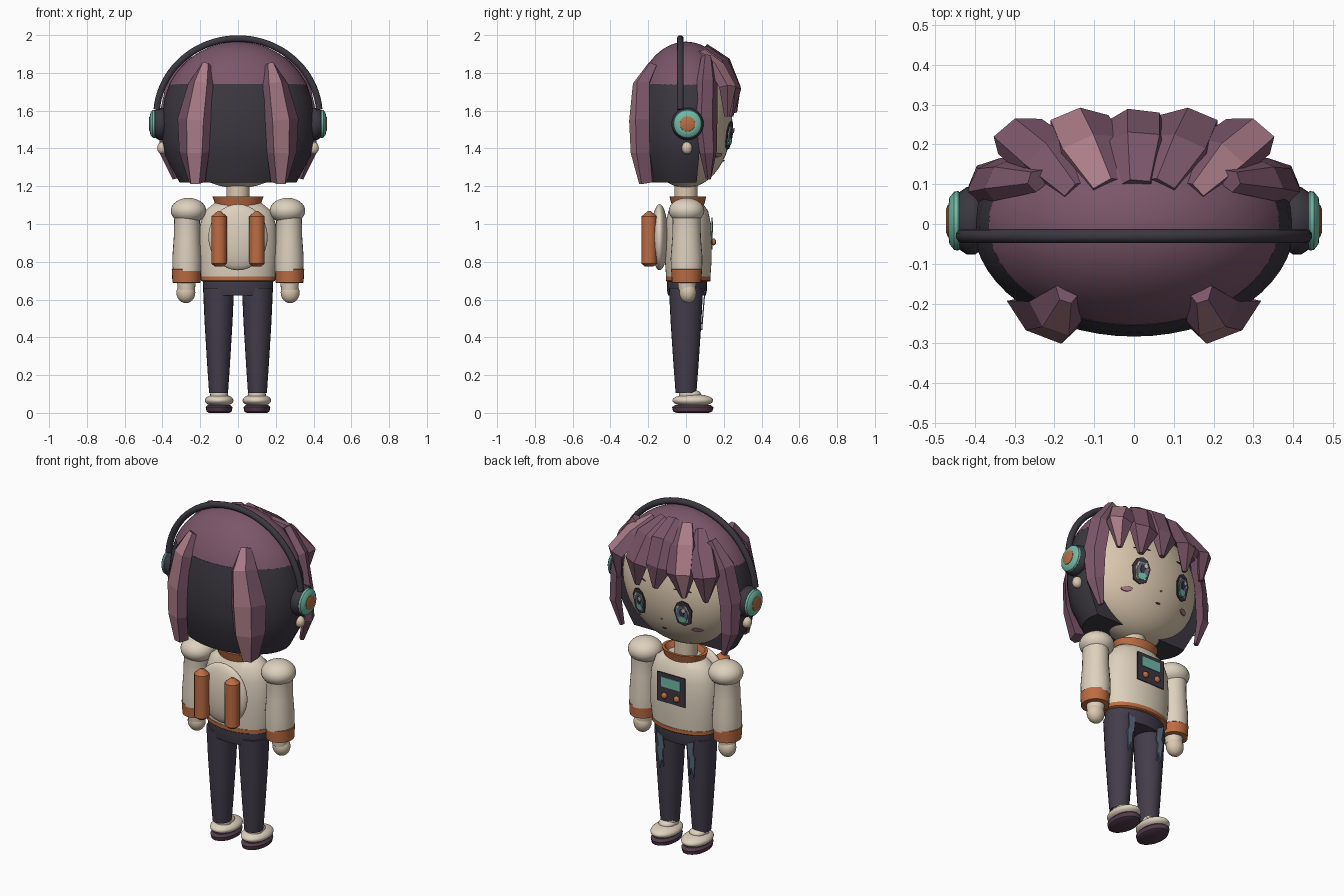
import bpy, bmesh
from math import sin, cos, pi, sqrt, radians
from mathutils import Vector

if "Cube" in bpy.data.objects:
    bpy.data.objects.remove(bpy.data.objects["Cube"])


def colour(name, code):
    lin = [((int(code[i:i + 2], 16) / 255 + 0.055) / 1.055) ** 2.4 for i in (0, 2, 4)]
    m = bpy.data.materials.new(name)
    m.use_nodes = True
    m.diffuse_color = (*lin, 1)
    bsdf = m.node_tree.nodes["Principled BSDF"]
    bsdf.inputs["Base Color"].default_value = (*lin, 1)
    bsdf.inputs["Roughness"].default_value = 0.8
    return m


SKIN = colour("skin", "dbc8ae")
CREAM = colour("cream cloth", "ded1be")
PLUM = colour("plum hair", "7b5669")
PINK = colour("pink streak", "ab7c88")
DARK = colour("charcoal", "3b3740")
PANTS = colour("dark trousers", "433d4b")
ORANGE = colour("orange", "bd6c42")
TEAL = colour("teal", "70baa7")
SLATE = colour("slate blue", "5d6d83")
SOLE = colour("dark plum", "553c4c")


def finish(name, bm, mats, angle=35):
    bmesh.ops.recalc_face_normals(bm, faces=bm.faces)
    me = bpy.data.meshes.new(name)
    bm.to_mesh(me)
    bm.free()
    ob = bpy.data.objects.new(name, me)
    bpy.context.collection.objects.link(ob)
    for m in mats:
        me.materials.append(m)
    if angle:
        bpy.ops.object.select_all(action='DESELECT')
        ob.select_set(True)
        bpy.context.view_layer.objects.active = ob
        bpy.ops.object.shade_smooth_by_angle(angle=radians(angle))
    return ob


def loft(bm, rings, closed=True):
    """Skin a list of point rings, capping both ends."""
    rows = [[bm.verts.new(p) for p in r] for r in rings]
    n = len(rows[0])
    strips = []
    for a, b in zip(rows, rows[1:]):
        for i in range(n):
            j = (i + 1) % n
            strips.append((i, bm.faces.new((a[i], a[j], b[j], b[i]))))
    bm.faces.new(rows[0])
    bm.faces.new(rows[-1])
    return strips


def lathe(name, profile, mat, centre=(0, 0), depth=1, segs=32, arc=(0, 360), angle=35):
    """Elliptical turned form: profile of (radius, z), y scaled by depth."""
    bm = bmesh.new()
    full = arc[1] - arc[0] == 360
    count = segs if full else segs + 1
    turn = [radians(arc[0] + (arc[1] - arc[0]) * i / segs) for i in range(count)]
    loft(bm, [[(centre[0] + r * cos(a), centre[1] + r * depth * sin(a), z) for a in turn]
              for r, z in profile])
    return finish(name, bm, [mat], angle)


def disc(name, side, profile, mat, y=0.008, z=1.53):
    """Round part turned about the x axis: profile of (radius, x)."""
    bm = bmesh.new()
    turn = [2 * pi * i / 32 for i in range(32)]
    loft(bm, [[(side * x, y + r * cos(a), z + r * sin(a)) for a in turn] for r, x in profile])
    return finish(name, bm, [mat])


def ball(name, centre, radii, mat, segs=32):
    bm = bmesh.new()
    bmesh.ops.create_uvsphere(bm, u_segments=segs, v_segments=segs // 2, radius=1)
    bmesh.ops.scale(bm, vec=radii, verts=bm.verts)
    bmesh.ops.translate(bm, vec=centre, verts=bm.verts)
    return finish(name, bm, [mat], 60)


def lock(name, path, side=1, thick=0.04, streak=False):
    """Faceted hair clump along a path of (x, y, z, half width)."""
    section = [(-1, -.3), (-.8, .8), (.2, 1), (1, 0), (0, -.8)]
    pts = [Vector(p[:3]) for p in path]
    rings = []
    for i, p in enumerate(pts):
        t = (pts[min(i + 1, len(pts) - 1)] - pts[max(i - 1, 0)]).normalized()
        n = Vector((p.x / .16, p.y / .08, (p.z - 1.57) / .16))
        n = (n - t * n.dot(t)).normalized()
        s = n.cross(t)
        w = path[i][3]
        ring = [p + s * u * w + n * v * min(thick, w) for u, v in section]
        rings.append([(side * q.x, q.y, q.z) for q in ring])
    bm = bmesh.new()
    for i, f in loft(bm, rings):
        f.material_index = int(streak and i == 1)
    return finish(name, bm, [PLUM, PINK], 0)


def decal(name, pts, mat, surface, lift):
    """Thin plate lying on the tangent plane of a surface y = f(x, z)."""
    cx = sum(p[0] for p in pts) / len(pts)
    cz = sum(p[1] for p in pts) / len(pts)
    e, y = 0.01, surface(cx, cz)
    dx = (surface(cx + e, cz) - y) / e
    dz = (surface(cx, cz + e) - y) / e
    rings = [[(x, y + dx * (x - cx) + dz * (z - cz) + h, z) for x, z in pts]
             for h in (lift - .006, lift)]
    bm = bmesh.new()
    loft(bm, rings)
    return finish(name, bm, [mat], 0)


def oval(cx, cz, rx, rz, n=12):
    return [(cx + rx * cos(2 * pi * i / n), cz + rz * sin(2 * pi * i / n)) for i in range(n)]


def face_y(x, z):
    return .245 * sqrt(max(.05, 1 - (x / .375) ** 2 - ((z - 1.55) / .36) ** 2))


# Head, hair cap and back hair
ball("head", (0, 0, 1.55), (.375, .245, .36), SKIN, 48)
cap = [(.405 * cos(a), 1.565 + .4 * sin(a)) for a in (radians(25.5 + 4 * i) for i in range(16))]
lathe("hair_cap", cap + [(.01, 1.965)], PLUM, depth=.695, segs=48)
lathe("back_hair", [(.364, 1.74), (.39, 1.66), (.404, 1.55), (.402, 1.45), (.385, 1.36), (.31, 1.22)],
      DARK, depth=.7, segs=32, arc=(165, 375))

# Long locks at the back and sides, and outer fringe
for s, tag in ((1, "left"), (-1, "right")):
    lock("back_lock_" + tag, [(.17, -.17, 1.84, .03), (.2, -.225, 1.74, .07), (.235, -.235, 1.55, .095),
                              (.235, -.23, 1.38, .085), (.22, -.2, 1.22, .045)], s, .045, True)
    lock("side_lock_" + tag, [(.24, .11, 1.88, .03), (.33, .115, 1.75, .06), (.37, .11, 1.55, .065),
                              (.37, .12, 1.38, .05), (.33, .12, 1.24, .015)], s, .035)
    lock("outer_fringe_" + tag, [(.14, .08, 1.89, .04), (.22, .17, 1.82, .075), (.29, .225, 1.72, .07),
                                 (.28, .215, 1.57, .015)], s, .04, s > 0)
    lock("mid_fringe_" + tag, [(.06, .09, 1.91, .05), (.11, .19, 1.84, .085), (.14, .25, 1.71, .08),
                               (.15, .235, 1.57, .015)], s, .04, s < 0)
lock("centre_fringe", [(0, .09, 1.92, .05), (0, .2, 1.85, .08), (0, .25, 1.72, .08), (.02, .255, 1.59, .015)])

# Face details
for s, tag in ((1, "left"), (-1, "right")):
    x, z = s * .14, 1.47
    layers = [("eye_rim", [(-.5, .8), (0, 1), (.6, .85), (1, .3), (.75, -.75), (.1, -1), (-.6, -.8), (-.9, .2)],
               .053, .077, DARK, .012),
              ("eye_white", [(-.6, .7), (.6, .7), (.9, .2), (.6, -.8), (-.5, -.8), (-.8, .1)],
               .042, .066, CREAM, .015)]
    for part, shape, w, h, mat, lift in layers:
        decal(f"{part}_{tag}", [(x + s * u * w, z + v * h) for u, v in shape], mat, face_y, lift)
    plane = lambda u, v, x=x, z=z: (face_y(x, z) + (u - x) * (face_y(x + .01, z) - face_y(x, z)) * 100
                                    + (v - z) * (face_y(x, z + .01) - face_y(x, z)) * 100)
    decal("iris_" + tag, oval(x, z - .004, .032, .052), SLATE, plane, .018)
    decal("iris_glow_" + tag, oval(x, z - .035, .024, .02), TEAL, plane, .021)
    decal("pupil_" + tag, oval(x, z + .008, .013, .025), DARK, plane, .022)
    decal("eye_shine_" + tag, oval(x - .014, z + .024, .011, .015, 6), CREAM, plane, .025)
    decal("blush_" + tag, oval(s * .195, 1.365, .028, .012), PINK, face_y, .008)
    decal("brow_" + tag, [(s * .09, 1.605), (s * .15, 1.62), (s * .19, 1.6), (s * .15, 1.607)],
          SOLE, face_y, .012)
decal("mouth", oval(0, 1.335, .014, .004, 8), SOLE, face_y, .006)
decal("nose", oval(0, 1.4, .007, .004, 6), PINK, face_y, .006)

# Headphones and ear lobes
band = bpy.data.curves.new("headphone_band", 'CURVE')
band.dimensions = '3D'
band.bevel_depth = .018
band.bevel_resolution = 3
band.use_fill_caps = True
line = band.splines.new('POLY')
line.points.add(40)
for i, p in enumerate(line.points):
    a = radians(5 + 170 * i / 40)
    p.co = (.432 * cos(a), -.03, 1.57 + .412 * sin(a), 1)
band.materials.append(DARK)
bpy.context.collection.objects.link(bpy.data.objects.new("headphone_band", band))
for s, tag in ((1, "left"), (-1, "right")):
    disc("ear_cup_" + tag, s, [(.06, .37), (.075, .385), (.085, .4), (.085, .42), (.07, .442)], DARK)
    disc("ear_ring_" + tag, s, [(.068, .435), (.075, .442), (.073, .452), (.058, .464), (.04, .466)], TEAL)
    disc("ear_centre_" + tag, s, [(.042, .455), (.04, .468), (.03, .472)], ORANGE)
    ball("ear_lobe_" + tag, (s * .4, .005, 1.402), (.028, .028, .033), SKIN, 16)

# Neck, collar and jumper
lathe("neck", [(.062, 1.08), (.062, 1.24)], SKIN, segs=24)
lathe("collar", [(.115, 1.09), (.135, 1.145), (.118, 1.146), (.09, 1.1)], ORANGE, (0, .01), .72)
lathe("jumper", [(.195, .715), (.205, .8), (.207, .9), (.2, 1), (.175, 1.07), (.12, 1.115)],
      CREAM, (0, .012), .6, 40, angle=50)
lathe("jumper_hem", [(.187, .695), (.197, .7), (.198, .722), (.19, .725)], ORANGE, (0, .012), .6, 40)

# Arms
for s, tag in ((1, "left"), (-1, "right")):
    ball("shoulder_" + tag, (s * .262, .003, 1.07), (.094, .094, .068), CREAM)
    lathe("sleeve_" + tag, [(.076, .75), (.078, .82), (.07, .93), (.068, 1.02), (.075, 1.08)],
          CREAM, (s * .27, .003), 1.08, 24)
    lathe("cuff_" + tag, [(.068, .688), (.074, .69), (.078, .76), (.07, .764)], ORANGE, (s * .273, .003), 1.05, 24)
    lathe("wrist_" + tag, [(.045, .65), (.05, .7)], CREAM, (s * .273, .005), 1, 20)
    ball("hand_" + tag, (s * .276, .01, .637), (.05, .045, .056), SKIN, 24)

# Chest panel
chest = lambda x, z: .14
box = lambda w, lo, hi: [(-w, lo), (w, lo), (w, hi), (-w, hi)]
decal("panel", box(.09, .865, 1.035), DARK, chest, 0)
decal("panel_screen", box(.062, .955, 1.012), TEAL, chest, .004)
for x in (-.04, .04):
    ball("panel_button", (x, .146, .905), (.018, .014, .018), ORANGE, 16)

# Backpack with twin canisters
ball("backpack", (0, -.14, .93), (.157, .045, .175), CREAM)
for s, tag in ((1, "left"), (-1, "right")):
    lathe("canister_" + tag, [(.022, .775), (.041, .79), (.041, 1.04), (.008, 1.068)],
          ORANGE, (s * .1, -.195), 1, 12)

# Trousers and shoes
lathe("waist", [(.175, .622), (.186, .65), (.186, .705)], PANTS, (0, .005), .57)
denim = lambda x, z: .05 + .08 * (z - .1)
for s, tag in ((1, "left"), (-1, "right")):
    lathe("leg_" + tag, [(.05, .105), (.06, .25), (.074, .48), (.082, .66)], PANTS, (s * .103, 0), 1.1, 24)
    tear = [(-.02, .64), (.022, .66), (.012, .58), (.024, .56), (.01, .44),
            (-.004, .5), (-.014, .45), (-.012, .55), (-.024, .57)]
    decal("faded_patch_" + tag, [(s * (.1 + x), z) for x, z in tear], SLATE, denim, .009)
    lathe("ankle_" + tag, [(.04, .05), (.048, .09), (.044, .125)], CREAM, (s * .1, .01), 1, 20)
    ball("shoe_" + tag, (s * .1, .036, .066), (.076, .108, .034), CREAM)
    ball("shoe_tongue_" + tag, (s * .1, .03, .098), (.047, .05, .024), CREAM, 20)
    lathe("sole_" + tag, [(.055, 0), (.067, .008), (.071, .03), (.06, .042)], SOLE, (s * .1, .036), 1.55)
